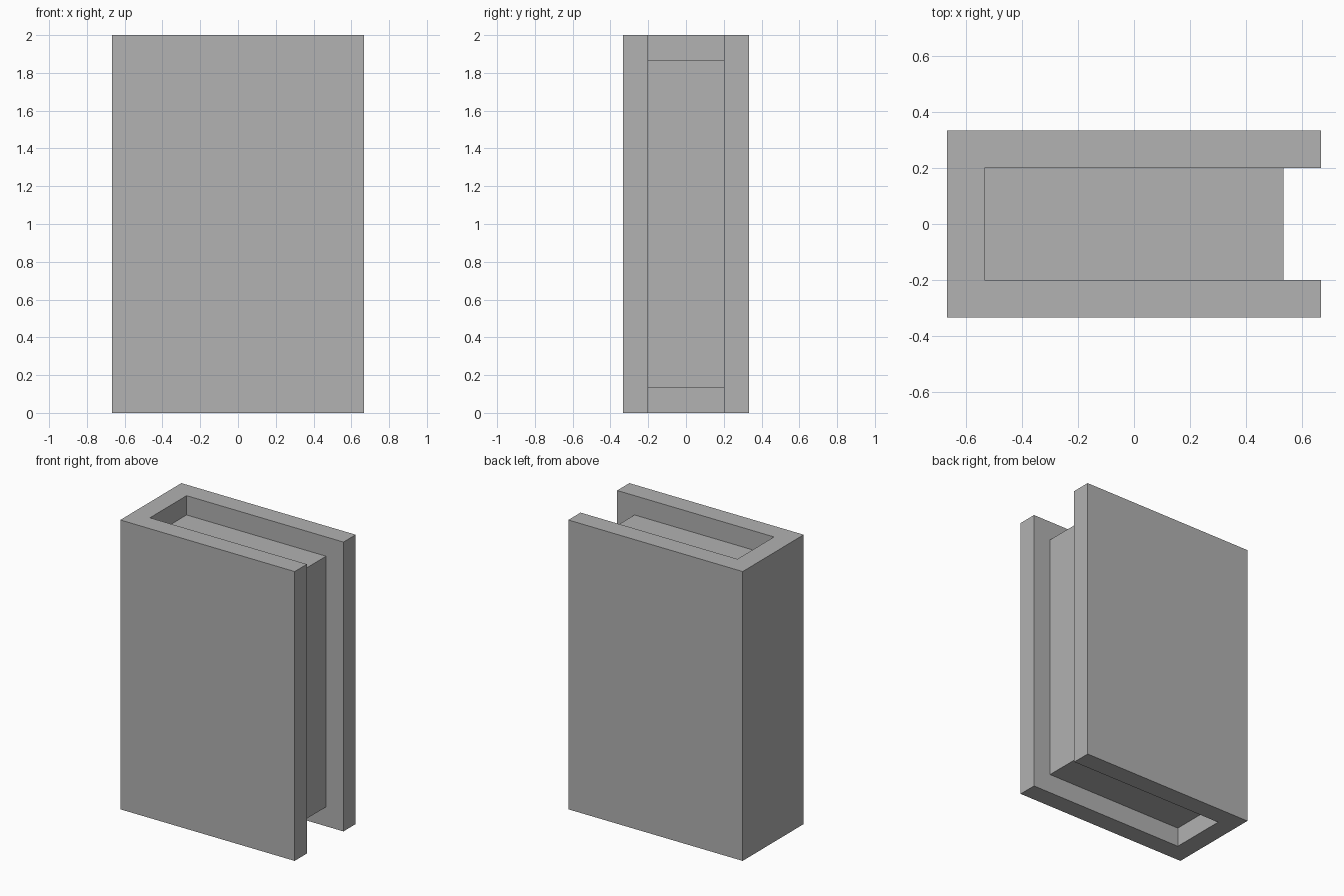
import bpy
import bmesh

# Remove the default cube
cube = bpy.data.objects.get("Cube")
if cube:
    bpy.data.objects.remove(cube, do_unlink=True)

HALF_W, HALF_D, HEIGHT = 2 / 3, 1 / 3, 2.0
BOARD = 2 / 15  # thickness of covers and spine, and page inset

grey = bpy.data.materials.new("plain grey")
grey.use_nodes = True
colour = (0.445, 0.445, 0.445, 1)
grey.diffuse_color = colour
grey.node_tree.nodes["Principled BSDF"].inputs["Base Color"].default_value = colour


def extrude_profile(name, points, z0, z1):
    """Extrude a flat outline in x and y from z0 up to z1."""
    bm = bmesh.new()
    face = bm.faces.new([bm.verts.new((x, y, z0)) for x, y in points])
    result = bmesh.ops.extrude_face_region(bm, geom=[face], use_keep_orig=True)
    top = [g for g in result["geom"] if isinstance(g, bmesh.types.BMVert)]
    bmesh.ops.translate(bm, verts=top, vec=(0, 0, z1 - z0))
    bmesh.ops.recalc_face_normals(bm, faces=bm.faces)
    mesh = bpy.data.meshes.new(name)
    bm.to_mesh(mesh)
    bm.free()
    mesh.materials.append(grey)
    obj = bpy.data.objects.new(name, mesh)
    bpy.context.collection.objects.link(obj)
    return obj


# Front cover, spine and back cover as one wrapped piece
inner_x, inner_y = HALF_W - BOARD, HALF_D - BOARD
half = [(-HALF_W, -HALF_D), (HALF_W, -HALF_D),
        (HALF_W, -inner_y), (-inner_x, -inner_y)]
extrude_profile("book_cover", half + [(x, -y) for x, y in reversed(half)], 0, HEIGHT)

# Page block, set in from the top, bottom and open edge
extrude_profile("page_block",
                [(-inner_x, -inner_y), (inner_x, -inner_y),
                 (inner_x, inner_y), (-inner_x, inner_y)],
                BOARD, HEIGHT - BOARD)
